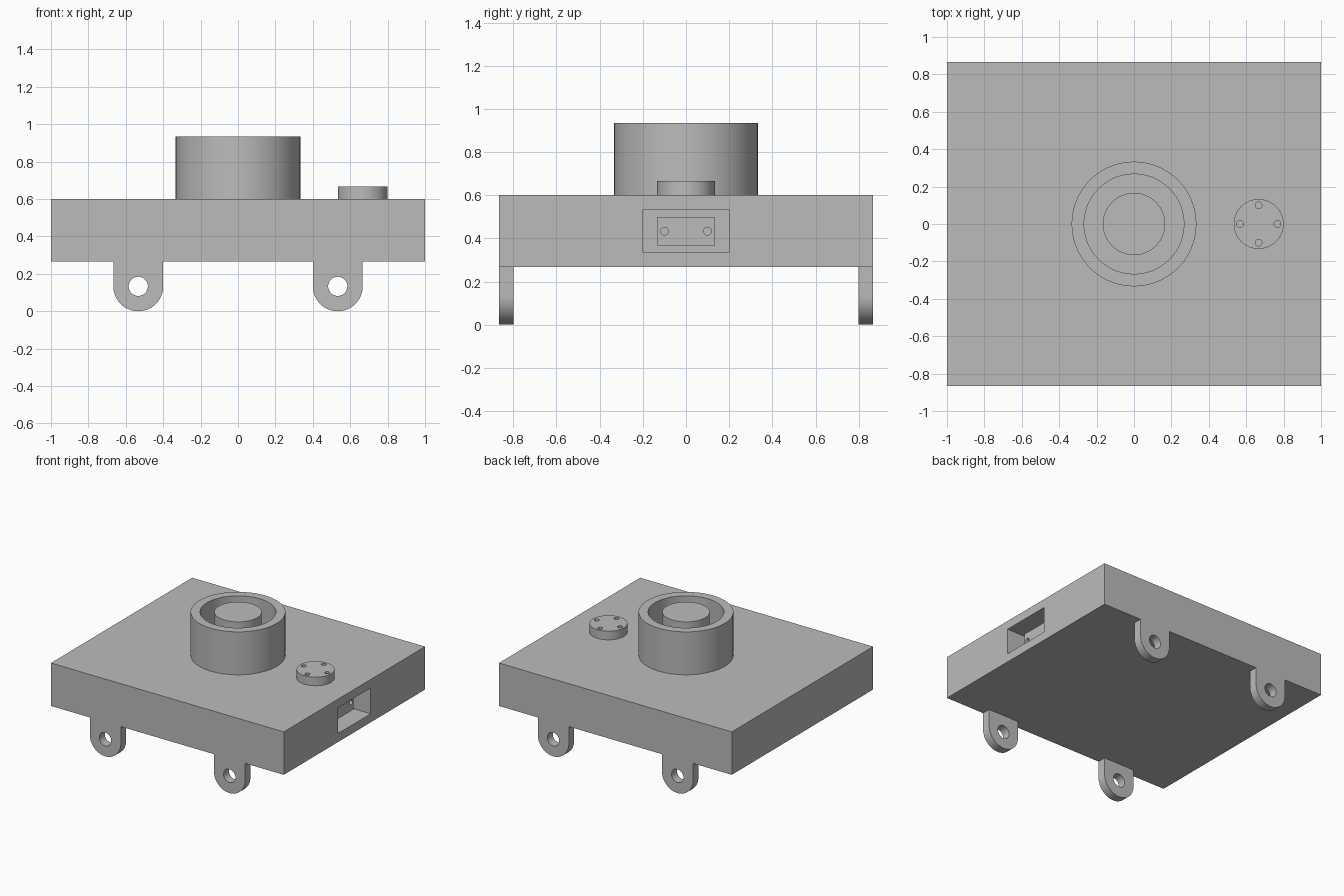
import bpy, bmesh
from math import pi, cos, sin, radians
from mathutils import Matrix, Vector

default = bpy.data.objects.get("Cube")
if default:
    bpy.data.objects.remove(default, do_unlink=True)

U = 2 / 30  # design module: the body is 30 modules long

grey = bpy.data.materials.new("plain_grey")
grey.use_nodes = True
colour = (0.5, 0.5, 0.5, 1)
grey.diffuse_color = colour
grey.node_tree.nodes["Principled BSDF"].inputs["Base Color"].default_value = colour


def make(name, bm):
    bmesh.ops.recalc_face_normals(bm, faces=bm.faces[:])
    mesh = bpy.data.meshes.new(name)
    bm.to_mesh(mesh)
    bm.free()
    mesh.materials.append(grey)
    ob = bpy.data.objects.new(name, mesh)
    bpy.context.collection.objects.link(ob)
    return ob


def box(name, low, high):
    low, high = Vector(low) * U, Vector(high) * U
    bm = bmesh.new()
    bmesh.ops.create_cube(bm, size=1, matrix=Matrix.Translation((low + high) / 2)
                          @ Matrix.Diagonal((*(high - low), 1)))
    return make(name, bm)


def cylinder(name, centre, radius, length, axis="Z", sides=64):
    turn = {"X": Matrix.Rotation(pi / 2, 4, "Y"),
            "Y": Matrix.Rotation(pi / 2, 4, "X"), "Z": Matrix()}[axis]
    bm = bmesh.new()
    bmesh.ops.create_cone(bm, cap_ends=True, segments=sides, radius1=radius * U,
                          radius2=radius * U, depth=length * U,
                          matrix=Matrix.Translation(Vector(centre) * U) @ turn)
    return make(name, bm)


def activate(ob):
    bpy.ops.object.select_all(action="DESELECT")
    ob.select_set(True)
    bpy.context.view_layer.objects.active = ob


def cut(ob, cutter):
    mod = ob.modifiers.new("cut", "BOOLEAN")
    mod.operation, mod.solver, mod.object = "DIFFERENCE", "EXACT", cutter
    activate(ob)
    bpy.ops.object.modifier_apply(modifier=mod.name)
    bpy.data.objects.remove(cutter, do_unlink=True)


def smooth(ob):
    activate(ob)
    bpy.ops.object.shade_smooth_by_angle(angle=radians(30))


# Body slab with a socket recess in its left side
body = box("body", (-15, -13, 4), (15, 13, 9))
cut(body, box("recess_cutter", (12, -3, 5), (16, 3, 8)))

# Connector block standing inside the recess, with two round holes
connector = box("connector", (12, -2, 5.5), (13.5, 2, 7.5))
for y in (-1.5, 1.5):
    cut(connector, cylinder("hole_cutter", (13.5, y, 6.5), 0.27, 1.5, "X", 32))
smooth(connector)

# Open ring with a central hub
ring = cylinder("ring", (0, 0, 11.5), 5, 5, sides=96)
cut(ring, cylinder("bore_cutter", (0, 0, 11.5), 4, 7, sides=96))
smooth(ring)
smooth(cylinder("hub", (0, 0, 11.5), 2.5, 5))

# Round button with four small holes
button = cylinder("button", (10, 0, 9.5), 2, 1)
for i in range(4):
    a = i * pi / 2
    spot = (10 + 1.5 * cos(a), 1.5 * sin(a), 10)
    cut(button, cylinder("hole_cutter", spot, 0.27, 1.5, sides=32))
smooth(button)


# Round-ended mounting lugs with bolt holes
def lug(name, x, y):
    outline = [(x - 2, 4)]
    outline += [(x + 2 * cos(a), 2 + 2 * sin(a))
                for a in (pi + pi * i / 32 for i in range(33))]
    outline += [(x + 2, 4)]
    bm = bmesh.new()
    face = bm.faces.new([bm.verts.new((px * U, (y - 0.5) * U, pz * U)) for px, pz in outline])
    new = bmesh.ops.extrude_face_region(bm, geom=[face])["geom"]
    bmesh.ops.translate(bm, vec=(0, U, 0),
                        verts=[v for v in new if isinstance(v, bmesh.types.BMVert)])
    ob = make(name, bm)
    cut(ob, cylinder("hole_cutter", (x, y, 2), 0.77, 3, "Y", 48))
    smooth(ob)


for side, x in (("right", -8), ("left", 8)):
    for end, y in (("front", -12.5), ("back", 12.5)):
        lug(f"{end}_{side}_lug", x, y)
